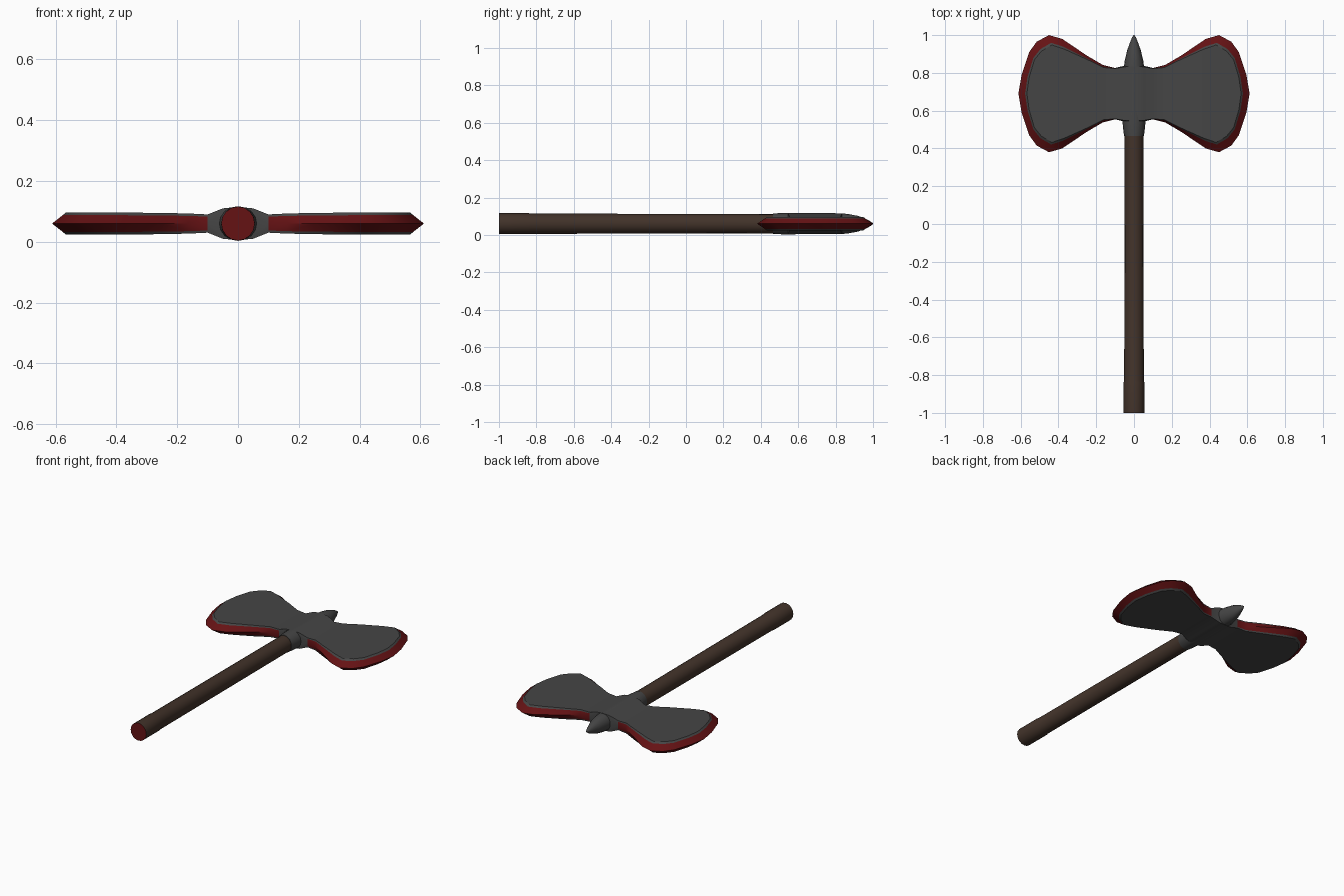
import bpy, bmesh, math

if "Cube" in bpy.data.objects:
    bpy.data.objects.remove(bpy.data.objects["Cube"])

ZC, YC = 0.06, 0.69   # axis height, blade centre line


def material(name, rgb):
    m = bpy.data.materials.new(name)
    m.diffuse_color = (*rgb, 1)
    m.use_nodes = True
    m.node_tree.nodes["Principled BSDF"].inputs["Base Color"].default_value = m.diffuse_color
    return m


STEEL = material("dark steel", (0.06, 0.06, 0.06))
RED = material("dark red", (0.13, 0.006, 0.007))
WOOD = material("dark wood", (0.055, 0.033, 0.023))


def finish(name, bm, mats, angle):
    bmesh.ops.remove_doubles(bm, verts=bm.verts, dist=1e-5)
    bmesh.ops.recalc_face_normals(bm, faces=bm.faces)
    me = bpy.data.meshes.new(name)
    bm.to_mesh(me)
    bm.free()
    for m in mats:
        me.materials.append(m)
    ob = bpy.data.objects.new(name, me)
    bpy.context.collection.objects.link(ob)
    bpy.ops.object.select_all(action='DESELECT')
    ob.select_set(True)
    bpy.context.view_layer.objects.active = ob
    bpy.ops.object.shade_smooth_by_angle(angle=math.radians(angle))
    return ob


def lathe_y(name, profile, mats, sides=16, angle=40):
    """Rings of (y, x radius, z radius) joined along y, capped at both ends."""
    bm = bmesh.new()
    rings = []
    for y, rx, rz in profile:
        rings.append([bm.verts.new((rx * math.cos(a), y, ZC + rz * math.sin(a)))
                      for a in (2 * math.pi * i / sides for i in range(sides))])
    for a, b in zip(rings, rings[1:]):
        for i in range(sides):
            j = (i + 1) % sides
            bm.faces.new((a[i], a[j], b[j], b[i]))
    cap = bm.faces.new(rings[0])
    cap.material_index = len(mats) - 1
    bm.faces.new(rings[-1])
    return finish(name, bm, mats, angle)


# wooden handle with a thicker grip end, red on the butt face
lathe_y("handle", [(-1.0, .055, .056), (-.84, .055, .056), (-.83, .052, .054),
                   (.5, .049, .052)], [WOOD, RED])

# steel socket ending in a spike
lathe_y("socket_spike", [(.465, .052, .055), (.49, .056, .056), (.55, .062, .057),
                         (.6, .06, .056), (.8, .056, .056), (.86, .05, .053),
                         (.92, .036, .042), (.97, .018, .022), (.99, .009, .01),
                         (1.0, .002, .002)], [STEEL])

# double blade: stations of (edge x, edge half height, plate x, plate half height, half thickness)
STATIONS = [(.0, .15, .0, .145, .055), (.05, .148, .05, .142, .05),
            (.10, .136, .10, .133, .030), (.165, .152, .16, .138, .033),
            (.25, .202, .25, .182, .035), (.38, .290, .37, .236, .036),
            (.45, .31, .435, .258, .036), (.515, .275, .49, .225, .036),
            (.555, .22, .527, .18, .036), (.595, .10, .555, .085, .036),
            (.612, .0, .567, .0, .036)]


def blade():
    bm = bmesh.new()
    for side in (1, -1):            # top and underside
        for (ax, ah, ap, aq, at), (bx, bh, bp, bq, bt) in zip(STATIONS, STATIONS[1:]):
            def mix(x, h, p, q, t, k, f):
                return (p + (x - p) * k, (q + (h - q) * k), t * f)
            rows = [[mix(ax, ah, ap, aq, at, k, f), mix(bx, bh, bp, bq, bt, k, f)]
                    for k, f in ((0, 1), (.22, .76), (1, 0))]

            def face(points, mat):
                verts = [bm.verts.new((x, YC + y, ZC + side * z)) for x, y, z in points]
                bm.faces.new(verts).material_index = mat
            a, b = rows[0]
            # flat cheek
            quad = [(a[0], -a[1], a[2]), (a[0], a[1], a[2]), (b[0], b[1], b[2])]
            if b[1] > 0:
                quad.append((b[0], -b[1], b[2]))
            face(quad, 0)
            # bevelled rim, the outer band is red beyond the neck
            for s in (1, -1):
                for n in (0, 1):
                    band = rows[n] + rows[n + 1][::-1]
                    face([(x, s * y, z) for x, y, z in band], int(n == 1 and ax > .09))
    ob = finish("double_blade", bm, [STEEL, RED], 32)
    mod = ob.modifiers.new("other side", 'MIRROR')
    mod.use_axis = (True, False, False)
    return ob


blade()
